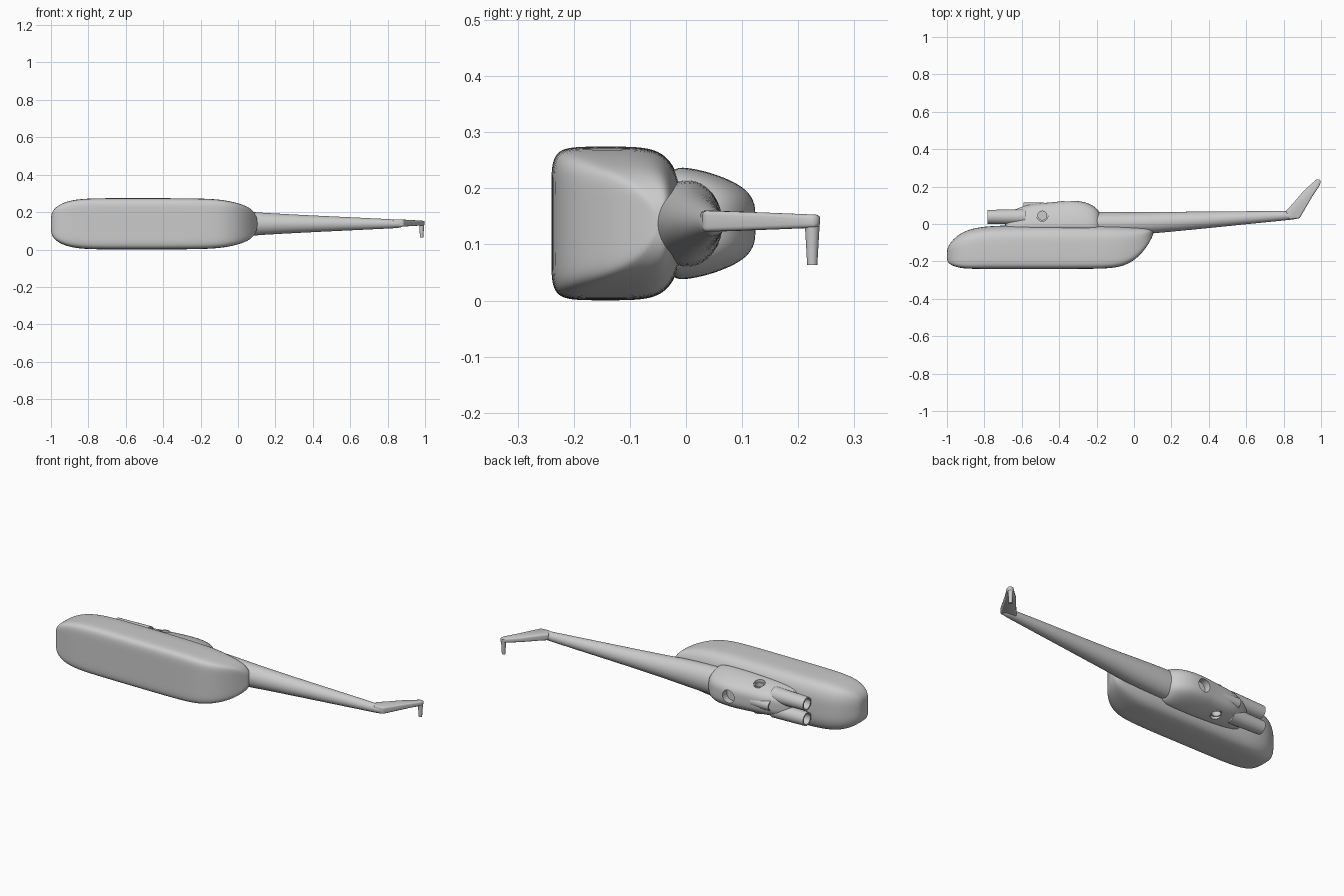
import bpy, bmesh, math
from mathutils import Vector, Matrix

if "Cube" in bpy.data.objects:
    bpy.data.objects.remove(bpy.data.objects["Cube"])

MID = 0.1375  # height of the symmetry plane

grey = bpy.data.materials.new("plain_grey")
grey.use_nodes = True
grey.diffuse_color = (0.6, 0.6, 0.6, 1)
grey.node_tree.nodes["Principled BSDF"].inputs["Base Color"].default_value = (0.6, 0.6, 0.6, 1)


def finish(name, bm):
    bmesh.ops.recalc_face_normals(bm, faces=bm.faces)
    mesh = bpy.data.meshes.new(name)
    bm.to_mesh(mesh)
    bm.free()
    obj = bpy.data.objects.new(name, mesh)
    bpy.context.collection.objects.link(obj)
    mesh.materials.append(grey)
    return obj


def activate(obj):
    bpy.ops.object.select_all(action='DESELECT')
    obj.select_set(True)
    bpy.context.view_layer.objects.active = obj


def smooth(obj, angle=40):
    activate(obj)
    bpy.ops.object.shade_smooth_by_angle(angle=math.radians(angle))


def modify(obj, kind, **settings):
    mod = obj.modifiers.new(kind.lower(), kind)
    for key, value in settings.items():
        setattr(mod, key, value)
    activate(obj)
    bpy.ops.object.modifier_apply(modifier=mod.name)


def loft(name, stations, half_profile):
    """Stations are (x, low y, high y, half width); the profile is (width, height)."""
    loop = half_profile + [(-w, h) for w, h in reversed(half_profile[1:-1])]
    bm = bmesh.new()
    rings = [[bm.verts.new((x, lo + (hi - lo) * h, MID + half * w)) for w, h in loop]
             for x, lo, hi, half in stations]
    n = len(loop)
    for a, b in zip(rings, rings[1:]):
        for i in range(n):
            bm.faces.new((a[i], a[(i + 1) % n], b[(i + 1) % n], b[i]))
    bm.faces.new(rings[0])
    bm.faces.new(rings[-1])
    obj = finish(name, bm)
    modify(obj, 'SUBSURF', levels=2)
    smooth(obj)
    return obj


def cylinder(name, base, direction, length, r1, r2, recess=0.0):
    """Cylinder from base along direction; a recess hollows out the far end."""
    bm = bmesh.new()
    d = Vector(direction).normalized()
    turn = d.to_track_quat('Z', 'Y').to_matrix().to_4x4()
    place = Matrix.Translation(Vector(base) + d * length / 2) @ turn
    bmesh.ops.create_cone(bm, cap_ends=True, segments=32, radius1=r1, radius2=r2,
                          depth=length, matrix=place)
    if recess:
        bm.normal_update()
        cap = max(bm.faces, key=lambda f: f.normal.dot(d) + f.calc_area())
        bmesh.ops.inset_region(bm, faces=[cap], thickness=r2 * 0.22)
        inner = bmesh.ops.extrude_discrete_faces(bm, faces=[cap])["faces"][0]
        bmesh.ops.translate(bm, verts=inner.verts, vec=-d * recess)
    obj = finish(name, bm)
    smooth(obj)
    return obj


def cut(target, cutter):
    modify(target, 'BOOLEAN', object=cutter, operation='DIFFERENCE', solver='EXACT')
    bpy.data.objects.remove(cutter)


# Cross-sections
cabin = [(0, 0), (.4, 0), (.7, 0), (.86, .02), (.96, .07), (1, .18), (1, .42), (1, .66),
         (.95, .82), (.78, .93), (.45, 1), (0, 1)]
cowl = [(0, 0), (.6, 0), (1, .02), (1, .2), (.92, .45), (.78, .7), (.6, .9), (.35, 1), (0, 1)]
oval = [(math.sin(math.pi * i / 8), (1 - math.cos(math.pi * i / 8)) / 2) for i in range(9)]

# Cabin hull with a flat belly and rounded nose and stern
loft("fuselage", [
    (-1.0, -.185, -.15, .03), (-.997, -.205, -.125, .06), (-.975, -.222, -.09, .09),
    (-.93, -.236, -.05, .115), (-.87, -.24, -.025, .13), (-.78, -.24, -.01, .137),
    (-.6, -.24, -.006, .137), (-.35, -.24, -.006, .137), (-.15, -.24, -.008, .135),
    (-.06, -.228, -.012, .125), (.01, -.19, -.016, .108), (.06, -.135, -.02, .088),
    (.09, -.085, -.027, .06), (.104, -.055, -.035, .025)], cabin)

# Tail boom
loft("tail_boom", [
    (-.3, -.06, .066, .08), (-.2, -.065, .067, .08), (.0, -.06, .066, .072),
    (.1, -.052, .066, .062), (.35, -.028, .067, .048), (.6, -.002, .069, .036),
    (.82, .02, .071, .025), (.87, .026, .066, .022), (.885, .035, .055, .012)], oval)

# Swept tail fin
bm = bmesh.new()
outline = [(.81, .068), (.85, .11), (.91, .18), (.975, .238), (.99, .24), (1, .228),
           (.992, .205), (.955, .15), (.885, .03), (.83, .025)]
fin_rings = [[bm.verts.new((x, y, MID + .004 + side * (.019 - .04 * max(0, y - .05))))
              for x, y in outline] for side in (-1, 1)]
for ring in fin_rings:
    bm.faces.new(ring)
for i in range(len(outline)):
    j = (i + 1) % len(outline)
    bm.faces.new((fin_rings[0][i], fin_rings[0][j], fin_rings[1][j], fin_rings[1][i]))
fin = finish("tail_fin", bm)
modify(fin, 'BEVEL', width=.009, segments=3)
smooth(fin)

# Tail rotor shaft
cylinder("tail_rotor_shaft", (.982, .225, .15), (0, 0, -1), .087, .014, .009)

# Engine cowling on the roof
cowling = loft("engine_cowling", [
    (-.69, -.03, .04, .06), (-.67, -.03, .065, .075), (-.61, -.03, .088, .085),
    (-.56, -.03, .108, .092), (-.45, -.03, .114, .097), (-.39, -.03, .122, .1),
    (-.34, -.03, .126, .1), (-.27, -.03, .121, .1), (-.22, -.03, .1, .095),
    (-.19, -.03, .075, .08), (-.175, -.02, .04, .05)], cowl)

# Exhaust openings on both sides and the rotor mast well on top
for side in (-1, 1):
    cut(cowling, cylinder("exhaust_cutter", (-.49, .045, MID + side * .04),
                          (0, 0, side), .1, .03, .03))
cut(cowling, cylinder("mast_cutter", (-.35, .085, MID), (0, 1, 0), .1, .036, .036))
smooth(cowling)

# Exhaust lips
for side, label in ((-1, "right"), (1, "left")):
    cylinder("exhaust_" + label, (-.49, .045, MID + side * .035),
             (0, 0, side), .041, .03, .03, .03)

# Paired engine intakes and the upper cooling intake
for side, label in ((-1, "right"), (1, "left")):
    cylinder("engine_intake_" + label, (-.58, .038, MID + side * .043),
             (-1, 0, 0), .203, .042, .037, .05)
cylinder("cooling_intake", (-.48, .085, MID), (-1, 0, 0), .112, .03, .029, .04)
